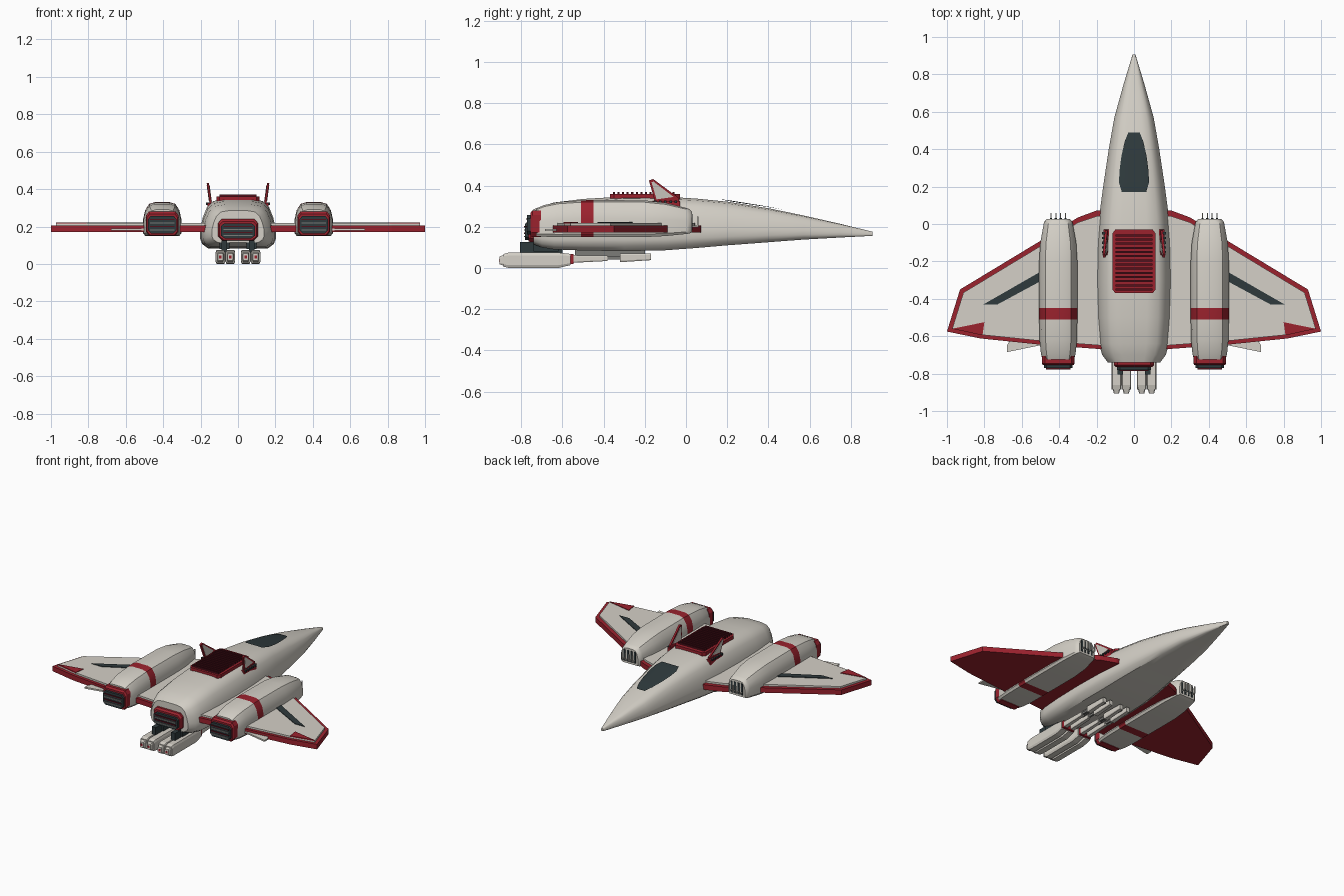
import bpy, bmesh, math


def material(name, rgb):
    m = bpy.data.materials.new(name)
    m.diffuse_color = (*rgb, 1)
    return m


WHITE = material("warm white", (0.66, 0.63, 0.57))
RED = material("red", (0.33, 0.016, 0.027))
MAROON = material("dark maroon", (0.085, 0.006, 0.012))
DARK = material("dark slate", (0.028, 0.042, 0.046))
GREY = material("mid grey", (0.20, 0.20, 0.19))


def make(name, verts, faces, mats, smooth=None):
    mesh = bpy.data.meshes.new(name)
    bm = bmesh.new()
    vs = [bm.verts.new(v) for v in verts]
    for f in faces:
        bm.faces.new([vs[i] for i in f])
    bmesh.ops.recalc_face_normals(bm, faces=bm.faces)
    bm.to_mesh(mesh)
    bm.free()
    for m in mats:
        mesh.materials.append(m)
    ob = bpy.data.objects.new(name, mesh)
    bpy.context.collection.objects.link(ob)
    if smooth:
        bpy.ops.object.select_all(action='DESELECT')
        ob.select_set(True)
        bpy.context.view_layer.objects.active = ob
        bpy.ops.object.shade_smooth_by_angle(angle=math.radians(smooth))
    return ob


def bridge(name, rings, mats, smooth=None):
    """Skin a list of equal rings and cap both ends."""
    n = len(rings[0])
    verts = [p for r in rings for p in r]
    faces = [(k * n + i, k * n + (i + 1) % n, (k + 1) * n + (i + 1) % n, (k + 1) * n + i)
             for k in range(len(rings) - 1) for i in range(n)]
    faces += [tuple(range(n)), tuple(range(len(verts) - n, len(verts)))]
    return make(name, verts, faces, mats, smooth)


def loft(name, half, stations, mats, cx=0.0, smooth=None):
    """half: section points (x, z) from 0 to 1; stations: (y, half width, bottom, top)."""
    ring = half + [(-x, t) for x, t in reversed(half)]
    return bridge(name, [[(cx + x * w, y, b + t * (h - b)) for x, t in ring]
                         for y, w, b, h in stations], mats, smooth)


def plate(name, outline, z0, z1, mat, s=1):
    return bridge(name, [[(s * x, y, z) for x, y in outline] for z in (z0, z1)], [mat])


def box(name, x0, x1, y0, y1, z0, z1, mat, s=1):
    return plate(name, [(x0, y0), (x1, y0), (x1, y1), (x0, y1)], z0, z1, mat, s)


def lerp(table, v):
    for (a, fa), (b, fb) in zip(table, table[1:]):
        if a <= v <= b:
            return fa + (fb - fa) * (v - a) / (b - a)
    return table[-1][1]


BLOCK = [(0.78, 0), (1, 0.18), (1, 0.82), (0.82, 1)]

# Fuselage
HULL = [(0.4, 0), (0.78, 0), (0.94, 0.09), (1, 0.2), (1, 0.38), (0.93, 0.62),
        (0.82, 0.83), (0.65, 0.96), (0.35, 1)]
BODY = [(-0.74, 0.14, 0.115, 0.285), (-0.70, 0.17, 0.10, 0.30), (-0.64, 0.188, 0.09, 0.318),
        (-0.5, 0.198, 0.085, 0.335), (-0.3, 0.203, 0.082, 0.347), (-0.1, 0.198, 0.086, 0.346),
        (0.05, 0.185, 0.097, 0.337), (0.2, 0.165, 0.11, 0.322), (0.4, 0.135, 0.125, 0.29),
        (0.57, 0.105, 0.138, 0.255), (0.75, 0.055, 0.148, 0.214), (0.905, 0.008, 0.156, 0.176)]
loft("fuselage", HULL, BODY, [WHITE], smooth=35)

# Canopy skin that follows the top of the fuselage
width = [(y, w) for y, w, b, t in BODY]
low = [(y, b) for y, w, b, t in BODY]
high = [(y, t) for y, w, b, t in BODY]
crown = [(0, 1)] + [(x, t) for x, t in reversed(HULL[4:])]
outline = [(0.17, 0.065), (0.22, 0.08), (0.28, 0.078), (0.36, 0.068), (0.44, 0.05), (0.49, 0.03)]
rows, cols = 14, 11
grid = []
for r in range(rows):
    y = 0.17 + 0.32 * r / (rows - 1)
    for c in range(cols):
        x = lerp(outline, y) * (2 * c / (cols - 1) - 1)
        t = lerp(crown, abs(x) / lerp(width, y))
        z = lerp(low, y) + t * (lerp(high, y) - lerp(low, y))
        grid.append((x, y, z + 0.008))
make("canopy", grid, [(r * cols + c, r * cols + c + 1, (r + 1) * cols + c + 1, (r + 1) * cols + c)
                      for r in range(rows - 1) for c in range(cols - 1)], [DARK], 40)

# Louvred vent on the back of the fuselage
vent = [(-0.115, -0.05), (-0.1, -0.03), (0.1, -0.03), (0.115, -0.05),
        (0.115, -0.35), (0.1, -0.37), (-0.1, -0.37), (-0.115, -0.35)]
plate("vent_base", vent, 0.325, 0.36, RED)
for i in range(14):
    y = -0.055 - i * 0.0223
    box("vent_slat", -0.1, 0.1, y - 0.0105, y, 0.355, 0.37, MAROON)


def exhaust(name, cx, w, z0, z1, y):
    """Red collar with a slatted dark grille."""
    loft(name + "_collar", BLOCK, [(y + 0.05, w, z0, z1), (y + 0.01, w, z0, z1),
                                   (y, w * 0.93, z0 + 0.004, z1 - 0.012)], [RED], cx)
    g0, g1 = z0 + 0.012, z1 - 0.024
    loft(name + "_grille", BLOCK, [(y + 0.02, w * 0.86, g0, g1), (y - 0.016, w * 0.86, g0, g1)],
         [DARK], cx)
    for i in range(4):
        z = g0 + (g1 - g0) * (i + 1) / 5
        box(name + "_slat", cx - w * 0.74, cx + w * 0.74, y - 0.022, y, z - 0.003, z + 0.003,
            MAROON if i % 2 else GREY)


exhaust("main_exhaust", 0, 0.106, 0.125, 0.24, -0.765)

POD = [(0.5, 0), (0.9, 0), (1, 0.08), (1, 0.5), (0.9, 0.76), (0.68, 0.95), (0.4, 1)]
PODS = [(-0.725, 0.085, 0.155, 0.29), (-0.69, 0.093, 0.152, 0.305), (-0.62, 0.1, 0.15, 0.32),
        (-0.51, 0.102, 0.15, 0.328), (-0.45, 0.102, 0.15, 0.33), (-0.2, 0.102, 0.15, 0.328),
        (-0.1, 0.096, 0.155, 0.317), (0.0, 0.078, 0.165, 0.292), (0.015, 0.074, 0.167, 0.286),
        (0.028, 0.06, 0.172, 0.275)]
WING = [(0.1, 0.075), (0.2, 0.072), (0.3, 0.035), (0.5, -0.09), (0.93, -0.35), (1.0, -0.575),
        (0.82, -0.612), (0.5, -0.645), (0.1, -0.675)]
SKIN = [(0.1, 0.045), (0.2, 0.042), (0.3, 0.008), (0.5, -0.118), (0.912, -0.367),
        (0.972, -0.56), (0.82, -0.592), (0.5, -0.625), (0.1, -0.655)]

for s in (-1, 1):
    # Wing: red slab, pale upper skin, markings and trailing flap
    plate("wing", WING, 0.172, 0.206, RED, s)
    plate("wing_skin", SKIN, 0.204, 0.218, WHITE, s)
    plate("wing_tip_marking", [(0.8, -0.525), (0.972, -0.56), (0.81, -0.595)], 0.215, 0.222, RED, s)
    plate("wing_stripe", [(0.48, -0.26), (0.5, -0.255), (0.805, -0.43), (0.73, -0.43),
                          (0.48, -0.295)], 0.215, 0.222, DARK, s)
    plate("flap", [(0.3, -0.55), (0.62, -0.55), (0.68, -0.65), (0.68, -0.685), (0.5, -0.648),
                   (0.3, -0.62)], 0.18, 0.19, WHITE, s)

    # Engine pod with a painted band
    cx = 0.405 * s
    pod = loft("engine_pod", POD, PODS, [WHITE, RED], cx, 35)
    for p in pod.data.polygons:
        if -0.51 < p.center.y < -0.45:
            p.material_index = 1
    exhaust("pod_exhaust", cx, 0.088, 0.15, 0.28, -0.755)
    for i in range(4):
        x = cx + (i - 1.5) * 0.026
        box("intake_slot", x - 0.006, x + 0.006, 0.02, 0.031, 0.185, 0.262, DARK)
        box("intake_bar", x - 0.003, x + 0.003, 0.025, 0.06, 0.2, 0.206, WHITE)
        box("intake_bar", x - 0.003, x + 0.003, 0.054, 0.06, 0.2, 0.25, WHITE)

    # Canted tail fin: red blade with pale side panels
    def fin(name, pts, grow, mat):
        bridge(name, [[(s * (0.147 + (z - 0.33) * 0.14 + d), y, z) for y, z in pts]
                      for d in (-grow, grow)], [mat])

    fin("fin", [(-0.18, 0.425), (-0.16, 0.432), (-0.035, 0.34), (-0.035, 0.325), (-0.15, 0.32)],
        0.006, RED)
    fin("fin_panel", [(-0.168, 0.418), (-0.157, 0.419), (-0.06, 0.345), (-0.143, 0.333)],
        0.008, WHITE)
    box("fin_mount", 0.135, 0.162, -0.165, -0.03, 0.29, 0.325, RED, s)
    for i in range(5):
        y = -0.05 - i * 0.025
        box("fin_bolt", 0.15, 0.17, y - 0.006, y + 0.006, 0.315, 0.328, DARK, s)

    # Twin cannons on a dark pylon
    box("cannon_pylon", 0.058, 0.088, -0.805, -0.6, 0.06, 0.125, DARK, s)
    box("cannon_rail", 0.045, 0.1, -0.74, -0.62, 0.08, 0.115, DARK, s)
    box("cannon_clamp", 0.025, 0.11, -0.565, -0.545, 0.02, 0.068, RED, s)
    for x in (0.041, 0.094):
        gx = x * s
        loft("cannon", BLOCK, [(-0.885, 0.025, 0.006, 0.068), (-0.86, 0.026, 0.0, 0.075),
                               (-0.62, 0.026, 0.0, 0.075), (-0.56, 0.024, 0.014, 0.068)],
             [WHITE], gx)
        loft("muzzle", BLOCK, [(-0.905, 0.014, 0.018, 0.056), (-0.88, 0.02, 0.01, 0.064)],
             [WHITE], gx)
        box("muzzle_bore", gx - 0.007, gx + 0.007, -0.907, -0.9, 0.03, 0.044, RED)
        loft("cannon_barrel", BLOCK, [(-0.55, 0.016, 0.025, 0.062), (-0.38, 0.012, 0.034, 0.06)],
             [WHITE], gx)
        loft("cannon_feed", BLOCK, [(-0.38, 0.007, 0.042, 0.056), (-0.3, 0.007, 0.042, 0.056)],
             [GREY], gx)
        loft("cannon_tail", BLOCK, [(-0.32, 0.018, 0.028, 0.07), (-0.17, 0.013, 0.038, 0.07)],
             [WHITE], gx)
    box("cannon_strut", 0.06, 0.076, -0.54, -0.2, 0.055, 0.095, GREY, s)
